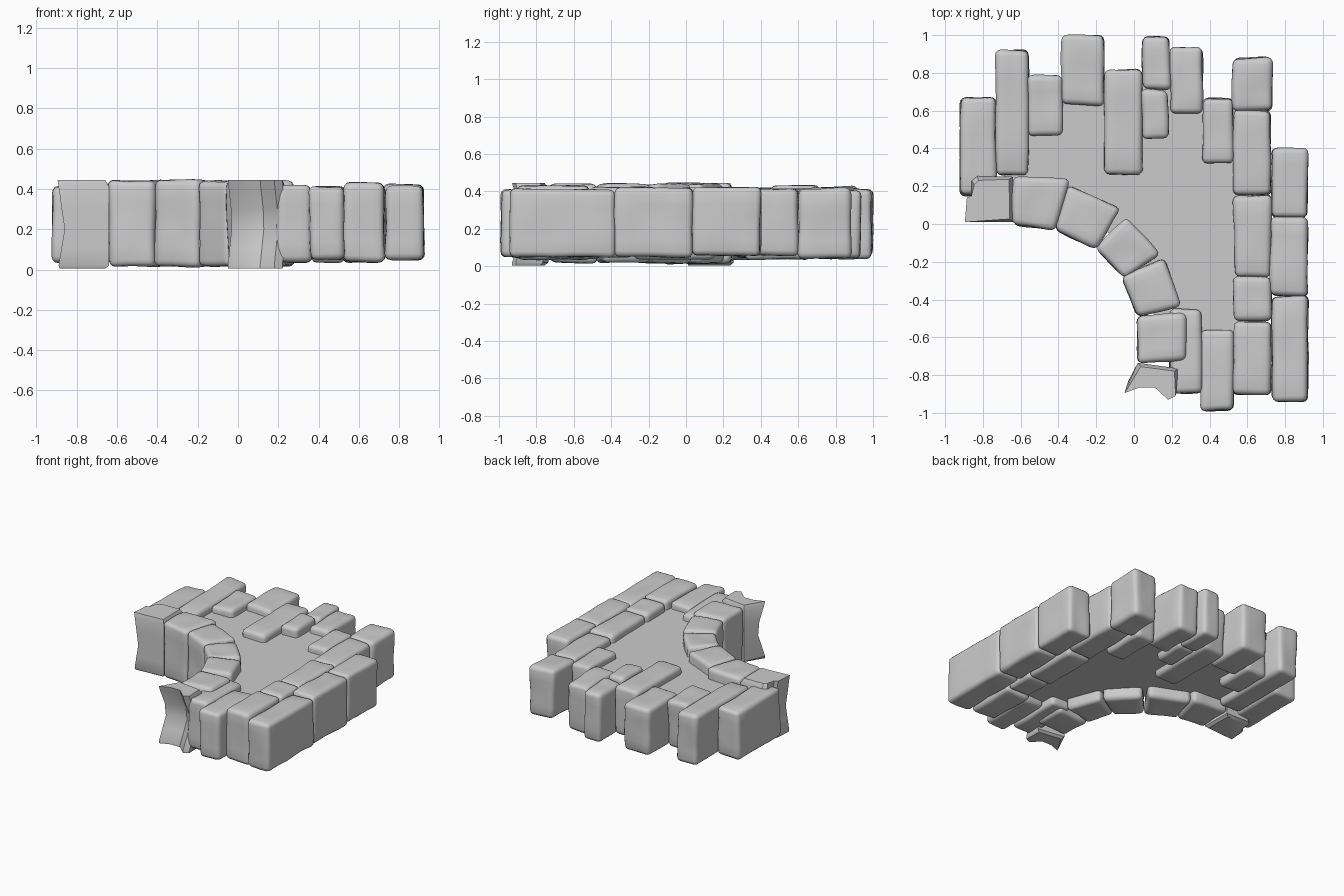
import bpy, bmesh, random
from mathutils import Vector, noise

if "Cube" in bpy.data.objects:
    bpy.data.objects.remove(bpy.data.objects["Cube"])

random.seed(4)


def finish(name, bm, angle=0.7):
    bmesh.ops.recalc_face_normals(bm, faces=bm.faces)
    me = bpy.data.meshes.new(name)
    bm.to_mesh(me)
    bm.free()
    ob = bpy.data.objects.new(name, me)
    bpy.context.collection.objects.link(ob)
    bpy.ops.object.select_all(action='DESELECT')
    ob.select_set(True)
    bpy.context.view_layer.objects.active = ob
    bpy.ops.object.shade_smooth_by_angle(angle=angle)
    return ob


def loft(levels):
    # stack of outlines, closed top and bottom
    bm = bmesh.new()
    rings = [[bm.verts.new(p) for p in lv] for lv in levels]
    n = len(rings[0])
    for a, b in zip(rings, rings[1:]):
        for i in range(n):
            j = (i + 1) % n
            bm.faces.new((a[i], a[j], b[j], b[i]))
    bm.faces.new(rings[0])
    bm.faces.new(rings[-1])
    bmesh.ops.recalc_face_normals(bm, faces=bm.faces)
    return bm


def stone(name, pts, z0, z1, bevel=0.03):
    # worn block: jittered prism, rounded edges, gentle surface noise
    j = lambda: random.uniform(-0.006, 0.006)
    bm = loft([[(x + j(), y + j(), z + j()) for x, y in pts] for z in (z0, z1)])
    bmesh.ops.bevel(bm, geom=bm.edges[:], offset=bevel, segments=3,
                    profile=0.5, affect='EDGES', clamp_overlap=True)
    long_edges = [e for e in bm.edges if e.calc_length() > 0.05]
    bmesh.ops.subdivide_edges(bm, edges=long_edges, cuts=4, use_grid_fill=True)
    bm.normal_update()
    seed = Vector([random.uniform(0, 50) for _ in range(3)])
    moves = [(v, v.normal * (noise.noise(v.co * 6 + seed) * 0.009)) for v in bm.verts]
    for v, d in moves:
        v.co += d
    finish(name, bm, 1.0)


# Straight bricks: x0, x1, y0, y1
bricks = [
    (-.92, -.73, .15, .67), (-.73, -.56, .26, .92), (-.56, -.38, .465, .78),
    (-.38, -.155, .63, 1.0), (-.155, .04, .265, .815), (.04, .19, .71, .99),
    (.04, .185, .45, .71), (.19, .365, .58, .935), (.36, .525, .315, .665),
    (.525, .73, .60, .88), (.525, .725, .15, .60), (.53, .725, -.28, .15),
    (.525, .725, -.515, -.28), (.525, .725, -.905, -.515), (.73, .92, .03, .40),
    (.725, .92, -.38, .035), (.73, .92, -.94, -.38), (.355, .53, -.99, -.56),
    (.19, .36, -.895, -.45),
]
for i, (x0, x1, y0, y1) in enumerate(bricks):
    z0 = random.uniform(.035, .055)
    stone(f"brick_{i + 1}", [(x0, y0), (x1, y0), (x1, y1), (x0, y1)],
          z0, random.uniform(.41, .43))

# Wedge stones around the arch
wedges = [
    [(-.64, .00), (-.415, -.03), (-.345, .235), (-.64, .26)],
    [(-.42, -.03), (-.20, -.13), (-.07, .08), (-.345, .21)],
    [(-.205, -.13), (-.055, -.285), (.145, -.165), (-.045, .045)],
    [(-.065, -.28), (.015, -.49), (.26, -.435), (.155, -.175)],
    [(.02, -.735), (.275, -.72), (.275, -.475), (.02, -.485)],
]
for i, pts in enumerate(wedges):
    stone(f"arch_stone_{i + 1}", pts, .018, .44)

# Broken end stones: outlines whose torn side shifts with height
heights = (.005, .02, .11, .20, .30, .41, .445)
inset = (.025, 0, 0, 0, 0, 0, .025)


def broken(name, pts, torn, shifts, axis):
    cx = sum(p[0] for p in pts) / len(pts)
    cy = sum(p[1] for p in pts) / len(pts)
    levels = []
    for z, s, k in zip(heights, shifts, inset):
        ring = []
        for i, (x, y) in enumerate(pts):
            if i in torn:
                x, y = x + axis[0] * s, y + axis[1] * s
            elif k:
                d = Vector((cx - x, cy - y)).normalized() * k
                x, y = x + d.x, y + d.y
            ring.append((x, y, z))
        levels.append(ring)
    finish(name, loft(levels), 0.6)


broken("broken_left_end",
       [(-.64, .01), (-.64, .25), (-.83, .255), (-.86, .23), (-.86, .15),
        (-.885, .14), (-.895, .01)],
       (4, 5, 6), (.01, .005, .02, .035, .02, .005, 0), (1, 0))
broken("broken_front_end",
       [(.02, -.735), (.235, -.765), (.22, -.91), (.18, -.93), (.11, -.865),
        (.03, -.865), (-.05, -.895)],
       (2, 3, 4, 5, 6), (0, 0, .03, .06, .05, .01, 0), (.3, 1))

# Flat mortar slab, recessed between the stones
slab = [(-.7, .15), (-.65, .6), (-.45, .62), (-.27, .75), (-.05, .7), (.1, .8),
        (.28, .7), (.45, .55), (.62, .7), (.62, -.7), (.3, -.7), (.12, -.62),
        (.09, -.36), (-.04, -.11), (-.28, .05), (-.55, .12)]
finish("mortar_slab", loft([[(x, y, z) for x, y in slab] for z in (.10, .36)]), 0.5)
